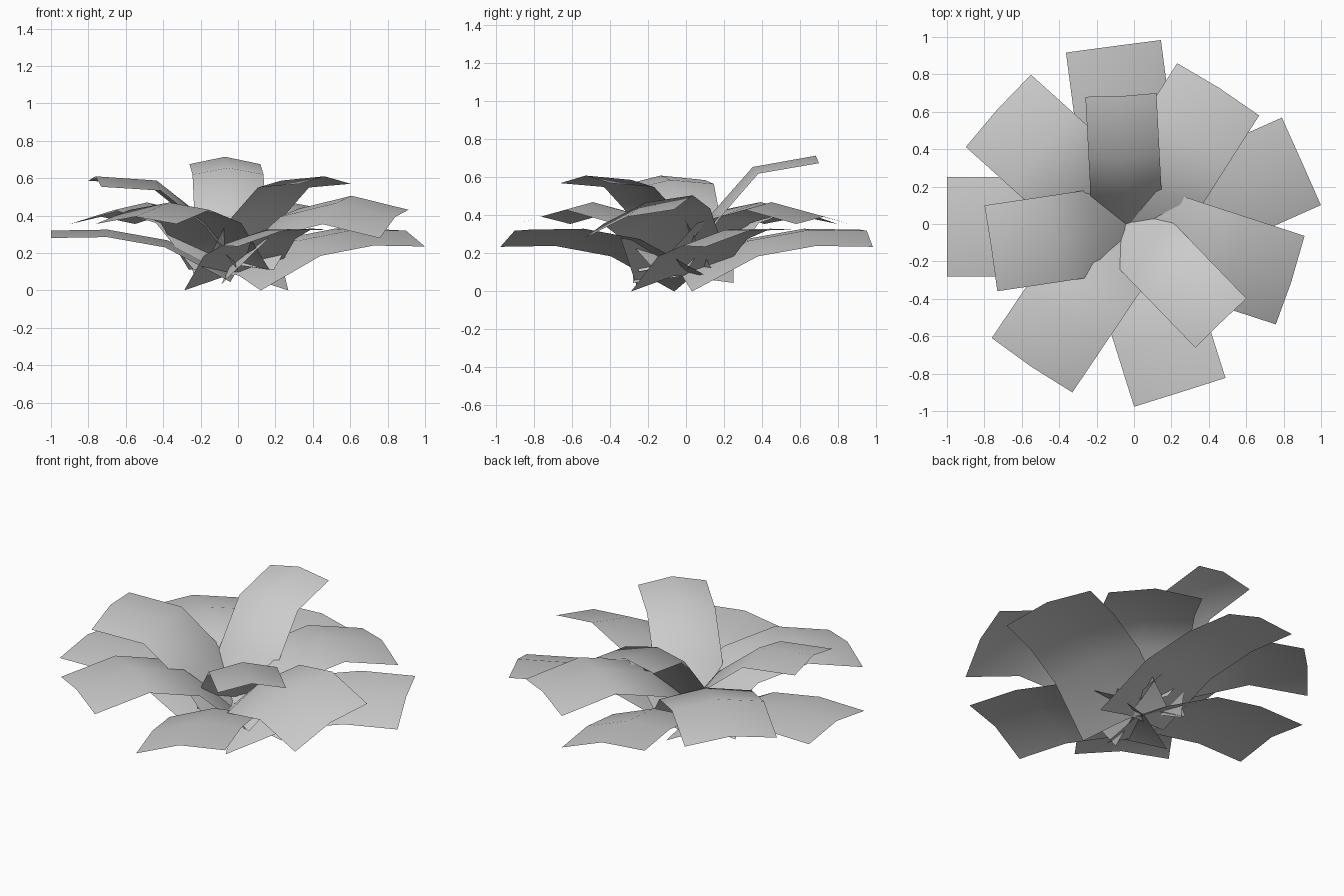
import bpy, bmesh
from math import radians, cos, sin
from mathutils import Vector, Matrix

if "Cube" in bpy.data.objects:
    bpy.data.objects.remove(bpy.data.objects["Cube"], do_unlink=True)

# One plain grey for every leaf
grey = bpy.data.materials.new("leaf_grey")
grey.use_nodes = True
grey.diffuse_color = (0.6, 0.6, 0.6, 1)
grey.node_tree.nodes["Principled BSDF"].inputs["Base Color"].default_value = (0.6, 0.6, 0.6, 1)

# Spine profiles: (distance from base, height) at the leaf edges
LOW = [(0, .045), (.35, .23), (.66, .285), (.96, .28)]
MID = [(0, .11), (.27, .36), (.57, .43), (.89, .355)]
TOP = [(0, .12), (.18, .36), (.42, .55), (.74, .57)]
UPRIGHT = [(0, .12), (.17, .39), (.37, .62), (.69, .675)]


def leaf(name, profile, tip, heading, width, roll=0, arch=.04):
    """Bent strip, two faces wide, with its middle raised along the normal."""
    a = radians(heading)
    out = Vector((cos(a), sin(a), 0))
    base = Vector((*tip, 0)) - out * profile[-1][0]
    side = Matrix.Rotation(radians(roll), 3, out) @ Vector((-sin(a), cos(a), 0))
    spine = [base + out * r + Vector((0, 0, z)) for r, z in profile]
    bm = bmesh.new()
    rows = []
    for i, p in enumerate(spine):
        along = spine[min(i + 1, len(spine) - 1)] - spine[max(i - 1, 0)]
        normal = along.cross(side).normalized()
        rows.append([bm.verts.new(p + side * s * width / 2 + normal * arch * (1 - abs(s)))
                     for s in (-1, 0, 1)])
    for near, far in zip(rows, rows[1:]):
        for c in range(2):
            f = bm.faces.new((near[c], far[c], far[c + 1], near[c + 1]))
            f.smooth = True
    mesh = bpy.data.meshes.new(name)
    bm.to_mesh(mesh)
    bm.free()
    mesh.materials.append(grey)
    bpy.context.collection.objects.link(bpy.data.objects.new(name, mesh))


# Lower ring
leaf("lower_leaf_left", LOW, (.895, .335), 24, .52, 10)
leaf("lower_leaf_front", LOW, (.245, -.90), -72.5, .52, 10)
leaf("lower_leaf_right", LOW, (-1.0, -.015), 180, .53)
leaf("lower_leaf_back", LOW, (-.11, .95), 97.5, .52, 10)

# Middle ring
leaf("middle_leaf_back_right", MID, (-.725, .605), 138, .52)
leaf("middle_leaf_back_left", MID, (.45, .72), 57.5, .52)
leaf("middle_leaf_left", MID, (.835, -.30), -18, .52, 17)
leaf("middle_leaf_front_right", MID, (-.545, -.755), 236, .52)

# Upper ring
leaf("upper_leaf_back", UPRIGHT, (-.07, .69), 93, .38)
leaf("upper_leaf_front_left", TOP, (.465, -.53), -46, .38)
leaf("upper_leaf_right", TOP, (-.765, -.13), 188.5, .465, -4)
